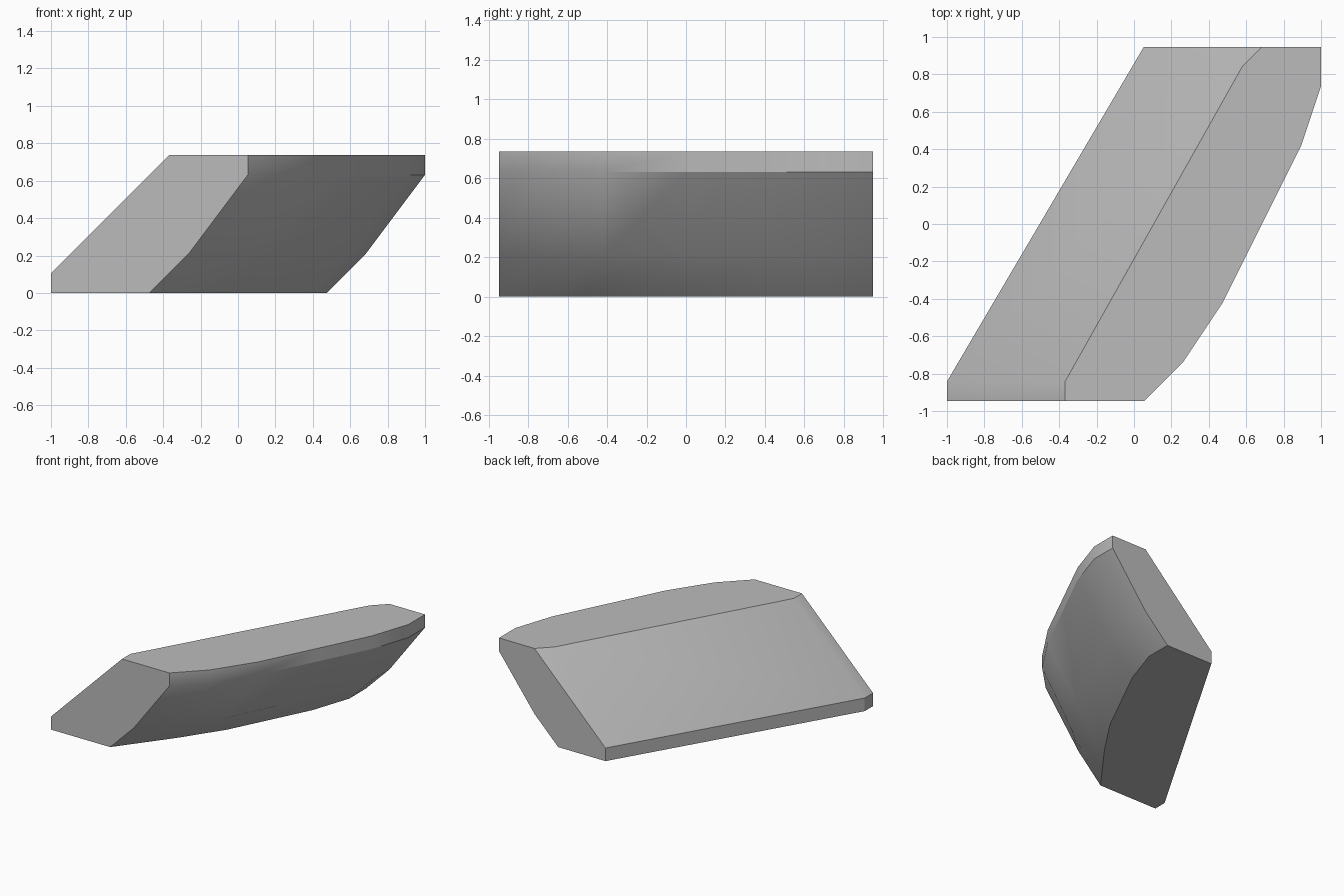
import bpy, bmesh, math

cube = bpy.data.objects.get("Cube")
if cube:
    bpy.data.objects.remove(cube, do_unlink=True)

U = 2 / 19  # modelling unit

# Material
grey = bpy.data.materials.new("stone_grey")
grey.use_nodes = True
colour = (0.5, 0.5, 0.5, 1)
grey.diffuse_color = colour
grey.node_tree.nodes["Principled BSDF"].inputs["Base Color"].default_value = colour

# Plan outlines of the curved right side, front to back
crown = [(.5, -9), (2.5, -7), (4.5, -4), (6.5, 0), (8.5, 4), (9.5, 7), (9.5, 9)]
waist = [(-2.5, -9), (-.2, -7), (1.8, -4), (3.7, 0), (5.6, 4), (6.5, 7), (6.5, 9)]
foot = [(-4.5, -9), (-3, -7), (-1.5, -5), (.5, -2), (3.5, 4), (4.5, 7), (4.5, 9)]
# Plan outlines of the straight left side
kerb = [(-9.5, -9), (-9.5, -8), (.5, 9)]
ridge = [(-3.5, -9), (-3.5, -8), (5.5, 8), (6.5, 9)]

bm = bmesh.new()


def row(outline, z):
    return [bm.verts.new((x * U, y * U, z * U)) for x, y in outline]


def strip(a, b):
    for i in range(len(a) - 1):
        bm.faces.new((a[i], a[i + 1], b[i + 1], b[i]))


f, w, c, t = row(foot, 0), row(waist, 2), row(crown, 6), row(crown, 7)
k0, k1, r = row(kerb, 0), row(kerb, 1), row(ridge, 7)

# Curved right side
for low, high in ((f, w), (w, c), (c, t)):
    strip(low, high)

# Kerb, sloping left side and its back corner
strip(k0, k1)
strip(k1, r[:3])
bm.faces.new((k1[2], r[2], r[3]))

# Flat top, underside and both ends
bm.faces.new(t + r[::-1])
bm.faces.new(f + k0[::-1])
for end in (0, -1):
    bm.faces.new([v[end] for v in (k0, k1, r, t, c, w, f)])

bmesh.ops.recalc_face_normals(bm, faces=bm.faces[:])
mesh = bpy.data.meshes.new("slanted_block")
bm.to_mesh(mesh)
bm.free()
mesh.materials.append(grey)

block = bpy.data.objects.new("slanted_block", mesh)
bpy.context.collection.objects.link(block)
bpy.ops.object.select_all(action='DESELECT')
block.select_set(True)
bpy.context.view_layer.objects.active = block
bpy.ops.object.shade_smooth_by_angle(angle=math.radians(30))
